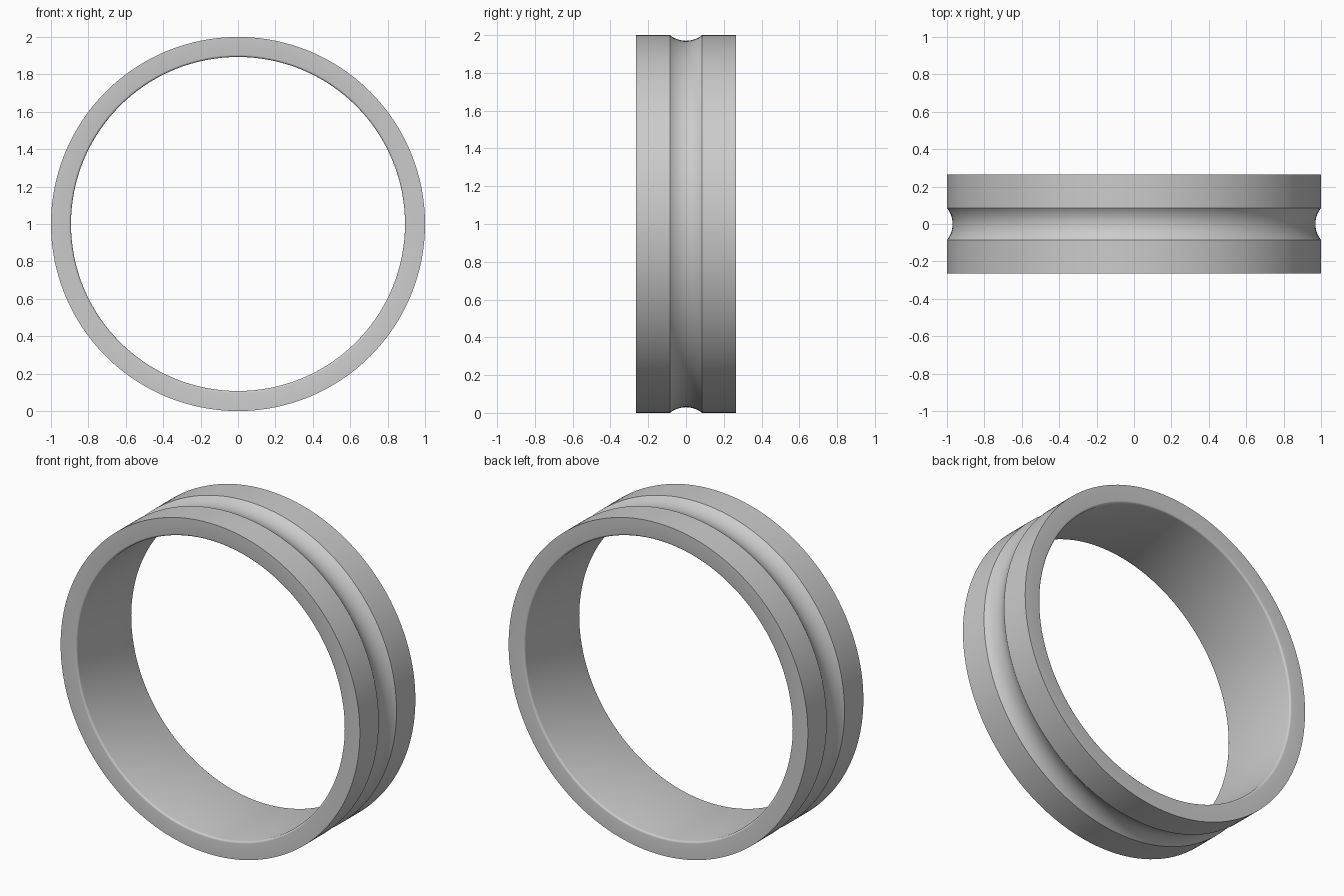
import bpy, bmesh, math
from mathutils import Matrix, Vector

cube = bpy.data.objects.get("Cube")
if cube:
    bpy.data.objects.remove(cube, do_unlink=True)

OUTER, INNER, HALF = 1.0, 0.893, 0.265
GROOVE_HALF, GROOVE_DEPTH = 0.085, 0.03
FILLET = 0.012
SEGMENTS = 128

# Plain grey metal
grey = bpy.data.materials.new("grey metal")
grey.use_nodes = True
colour = (0.6, 0.6, 0.6, 1)
grey.diffuse_color = colour
grey.node_tree.nodes["Principled BSDF"].inputs["Base Color"].default_value = colour


def arc(cy, cr, radius, start, end, steps):
    """Points (y, r) along a circular arc, angles in radians."""
    angles = [start + (end - start) * i / steps for i in range(steps + 1)]
    return [(cy + radius * math.cos(a), cr + radius * math.sin(a)) for a in angles]


# Cross-section of the band: outer rims, round groove, softened inner edges
groove_r = (GROOVE_HALF ** 2 + GROOVE_DEPTH ** 2) / (2 * GROOVE_DEPTH)
sweep = math.asin(GROOVE_HALF / groove_r)
down = -math.pi / 2
profile = [(-HALF, OUTER)]
profile += arc(0, OUTER - GROOVE_DEPTH + groove_r, groove_r, down - sweep, down + sweep, 14)
profile += [(HALF, OUTER)]
profile += arc(HALF - FILLET, INNER + FILLET, FILLET, 0, down, 4)
profile += arc(-HALF + FILLET, INNER + FILLET, FILLET, down, -math.pi, 4)

# Spin the section around the y axis
bm = bmesh.new()
verts = [bm.verts.new((0, y, r)) for y, r in profile]
edges = [bm.edges.new((v, verts[i - 1])) for i, v in enumerate(verts)]
bmesh.ops.spin(bm, geom=verts + edges, cent=(0, 0, 0), axis=(0, 1, 0),
               angle=math.tau, steps=SEGMENTS, use_merge=True)
bmesh.ops.remove_doubles(bm, verts=bm.verts, dist=0.0001)
bmesh.ops.recalc_face_normals(bm, faces=bm.faces)
bmesh.ops.translate(bm, verts=bm.verts, vec=(0, 0, OUTER))

mesh = bpy.data.meshes.new("ring_band")
bm.to_mesh(mesh)
bm.free()
mesh.materials.append(grey)
band = bpy.data.objects.new("ring_band", mesh)
bpy.context.collection.objects.link(band)

# Smooth shading with crisp rims
bpy.ops.object.select_all(action="DESELECT")
band.select_set(True)
bpy.context.view_layer.objects.active = band
bpy.ops.object.shade_smooth_by_angle(angle=math.radians(30))
